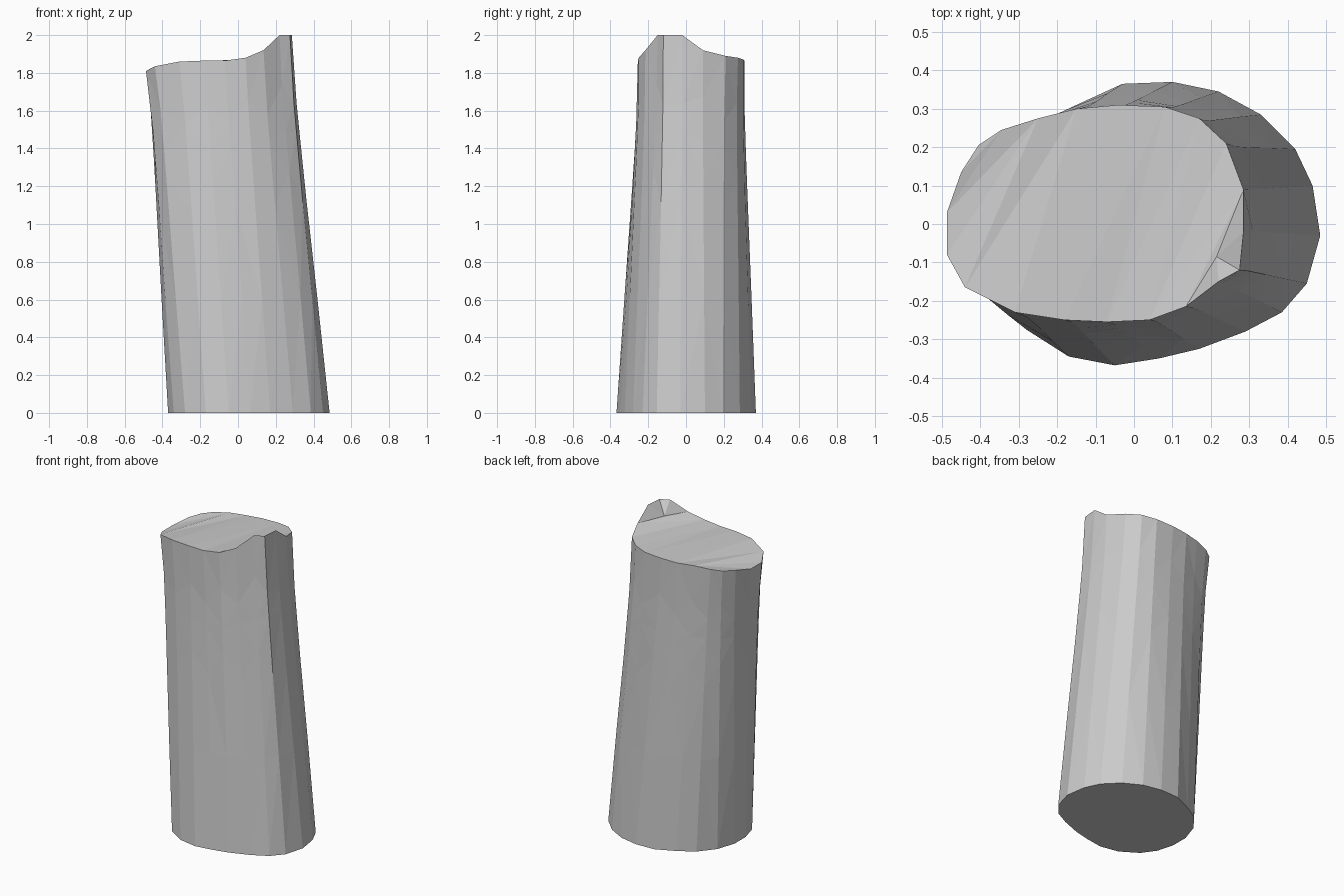
import bpy, bmesh
from mathutils import Vector

if "Cube" in bpy.data.objects:
    bpy.data.objects.remove(bpy.data.objects["Cube"])

# Base outline (x, y), counter-clockwise from the right
BASE = [(.485,-.03),(.465,.10),(.42,.195),(.33,.285),(.22,.345),(.10,.37),(-.03,.365),
        (-.15,.31),(-.25,.25),(-.33,.15),(-.37,.03),(-.37,-.08),(-.34,-.19),(-.28,-.275),
        (-.17,-.345),(-.05,-.368),(.065,-.35),(.17,-.325),(.29,-.28),(.385,-.23),(.45,-.155)]
# Uneven top rim (x, y, z), same order
RIM = [(.285,-.02,2),(.285,.09,1.92),(.24,.21,1.89),(.17,.275,1.88),(.08,.305,1.87),
       (-.04,.31,1.865),(-.15,.30,1.86),(-.25,.275,1.86),(-.345,.245,1.85),(-.405,.205,1.84),
       (-.45,.135,1.83),(-.487,.03,1.81),(-.487,-.08,1.81),(-.44,-.165,1.835),(-.31,-.23,1.86),
       (-.18,-.25,1.865),(-.07,-.255,1.865),(.04,-.25,1.88),(.135,-.215,1.92),
       (.22,-.15,2),(.275,-.12,2)]
N = len(BASE)

bm = bmesh.new()


def ring(height, shrink=1.0, follow=0.0, zigzag=0.0):
    """Ring between base and rim; follow copies the unevenness of the rim."""
    out = []
    for i in range(N):
        b, r = Vector((*BASE[i], 0)), Vector(RIM[i])
        z = height + follow * (r.z - 1.865) + zigzag * (1 if i % 2 else -1)
        p = b.lerp(r, z / r.z)
        c = Vector((.06 - .16 * z / 2, .03 * z / 2, 0))
        s = shrink
        out.append(bm.verts.new((c.x + (p.x - c.x) * s, c.y + (p.y - c.y) * s, z)))
    return out


# Trunk wall with a crease line and small folds around it
rings = [ring(0),
         ring(.6, .99, .1),
         ring(1.15, .975, .4, .07),
         ring(1.40, .972, .65),
         ring(1.58, .972, .8, .05),
         [bm.verts.new(p) for p in RIM]]
for lo, hi in zip(rings, rings[1:]):
    for i in range(N):
        j = (i + 1) % N
        bm.faces.new((lo[i], lo[j], hi[j], hi[i]))

# Flat bottom
bm.faces.new(rings[0][::-1])

# Top cap in strips, with the raised splinter on the right
top = rings[-1]
for i in range(2, 9):
    bm.faces.new((top[i], top[i + 1], top[18 - i], top[19 - i]))
bm.faces.new((top[1], top[2], top[17], top[18]))
foot = bm.verts.new((.215, -.085, 1.92))
for a, b in ((1, 18), (18, 19), (19, 20), (20, 0), (0, 1)):
    bm.faces.new((top[a], top[b], foot))

bmesh.ops.triangulate(bm, faces=[f for f in bm.faces if len(f.verts) == 4])
bmesh.ops.recalc_face_normals(bm, faces=bm.faces)
mesh = bpy.data.meshes.new("stump")
bm.to_mesh(mesh)
bm.free()
bpy.context.collection.objects.link(bpy.data.objects.new("stump", mesh))
